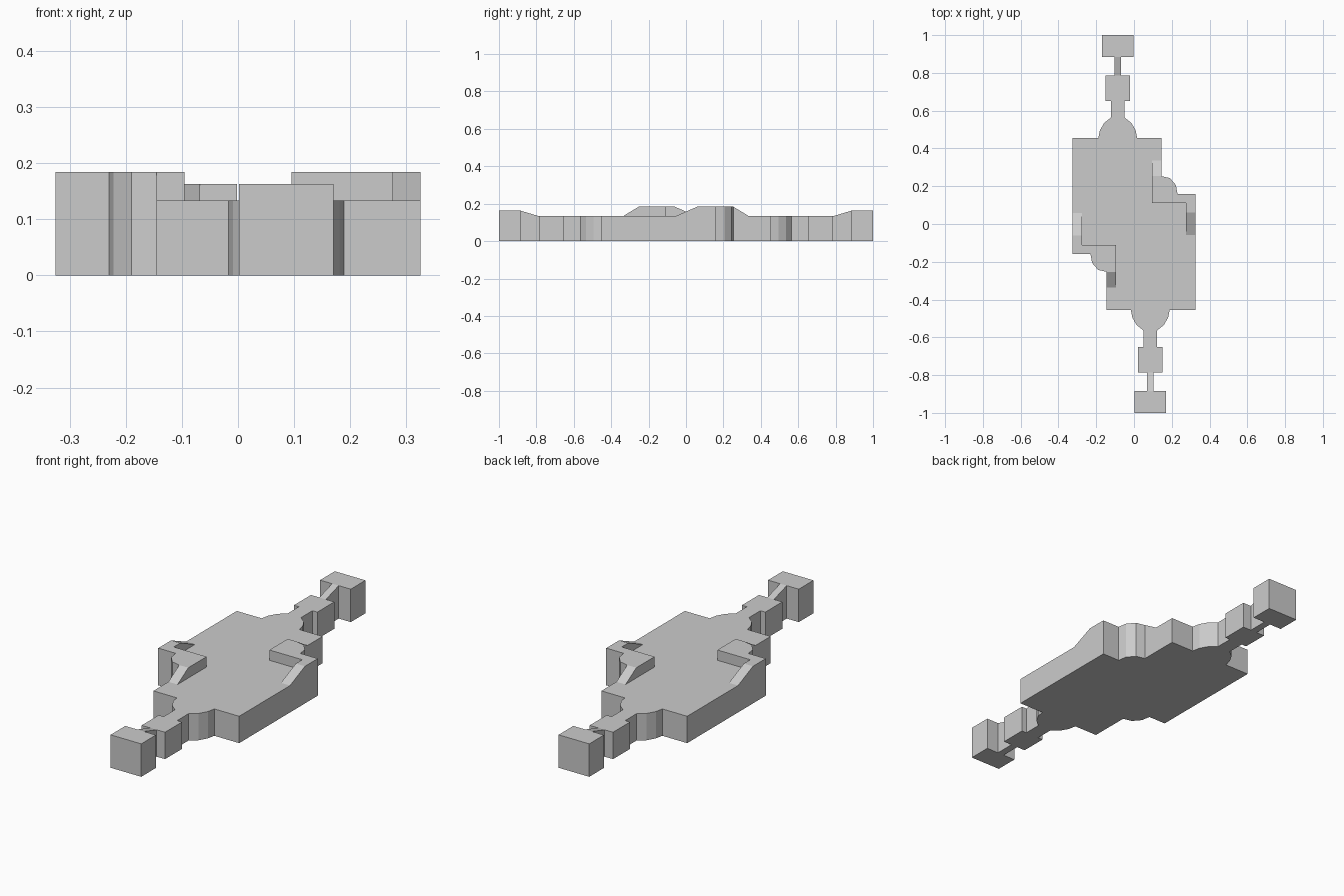
import bpy, bmesh

if "Cube" in bpy.data.objects:
    bpy.data.objects.remove(bpy.data.objects["Cube"])

BASE, END, HIGH = 0.133, 0.163, 0.184   # plate, end block and raised corner heights
CX = -0.086                             # centre line of the rear arm


def prism(name, pts, axis, lo, hi, turn=1):
    """Extrude a 2D outline along z (plan) or x (side profile); turn=-1 spins it 180 degrees."""
    bm = bmesh.new()
    if axis == 'z':
        vs = [bm.verts.new((turn * a, turn * b, lo)) for a, b in pts]
        step = (0, 0, hi - lo)
    else:
        vs = [bm.verts.new((turn * lo, turn * a, b)) for a, b in pts]
        step = (turn * (hi - lo), 0, 0)
    face = bm.faces.new(vs)
    ext = bmesh.ops.extrude_face_region(bm, geom=[face], use_keep_orig=True)
    moved = [g for g in ext['geom'] if isinstance(g, bmesh.types.BMVert)]
    bmesh.ops.translate(bm, verts=moved, vec=step)
    bmesh.ops.recalc_face_normals(bm, faces=bm.faces)
    me = bpy.data.meshes.new(name)
    bm.to_mesh(me)
    bm.free()
    ob = bpy.data.objects.new(name, me)
    bpy.context.collection.objects.link(ob)
    return ob


def union(target, part):
    mod = target.modifiers.new("union", 'BOOLEAN')
    mod.operation, mod.solver, mod.object = 'UNION', 'EXACT', part
    bpy.context.view_layer.objects.active = target
    bpy.ops.object.modifier_apply(modifier=mod.name)
    bpy.data.objects.remove(part)


# Plate: half outline (right side, notch, rounded neck, small block), repeated by a half turn
notch = [(0.23, 0.16), (0.222, 0.206), (0.19, 0.243), (0.145, 0.253)]
arm = [(0.103, 0.455), (0.095, 0.495), (0.072, 0.535), (0.037, 0.563),
       (0.037, 0.652), (0.064, 0.652), (0.064, 0.785)]
half = [(0.325, 0.16)] + notch + [(0.145, 0.455)]
half += [(CX + w, y) for w, y in arm] + [(CX - w, y) for w, y in reversed(arm)]
half += [(-0.325, 0.455)]
plate = prism("plate", half + [(-x, -y) for x, y in half], 'z', 0, BASE)

# Raised L-shaped corner with a ramp at each end
corner = [(0.095, 0.11), (0.275, 0.11), (0.275, 0.06), (0.325, 0.06),
          (0.325, 0.16)] + notch + [(0.095, 0.253)]
side_ramp = [(-0.057, 0), (-0.057, BASE), (0.06, HIGH), (0.06, 0)]
inner_ramp = [(0.253, 0), (0.253, HIGH), (0.337, BASE), (0.337, 0)]
# Sloped link and square block at the arm tip
link = [(0.785, 0), (0.785, BASE), (0.885, END), (0.885, 0)]
tip = [(0.885, 0), (0.885, END), (1.0, END), (1.0, 0)]

for turn in (1, -1):
    union(plate, prism("raised_corner", corner, 'z', 0, HIGH, turn))
    union(plate, prism("side_ramp", side_ramp, 'x', 0.275, 0.325, turn))
    union(plate, prism("inner_ramp", inner_ramp, 'x', 0.095, 0.145, turn))
    union(plate, prism("arm_link", link, 'x', CX - 0.018, CX + 0.018, turn))
    union(plate, prism("arm_tip", tip, 'x', CX - 0.084, CX + 0.084, turn))
